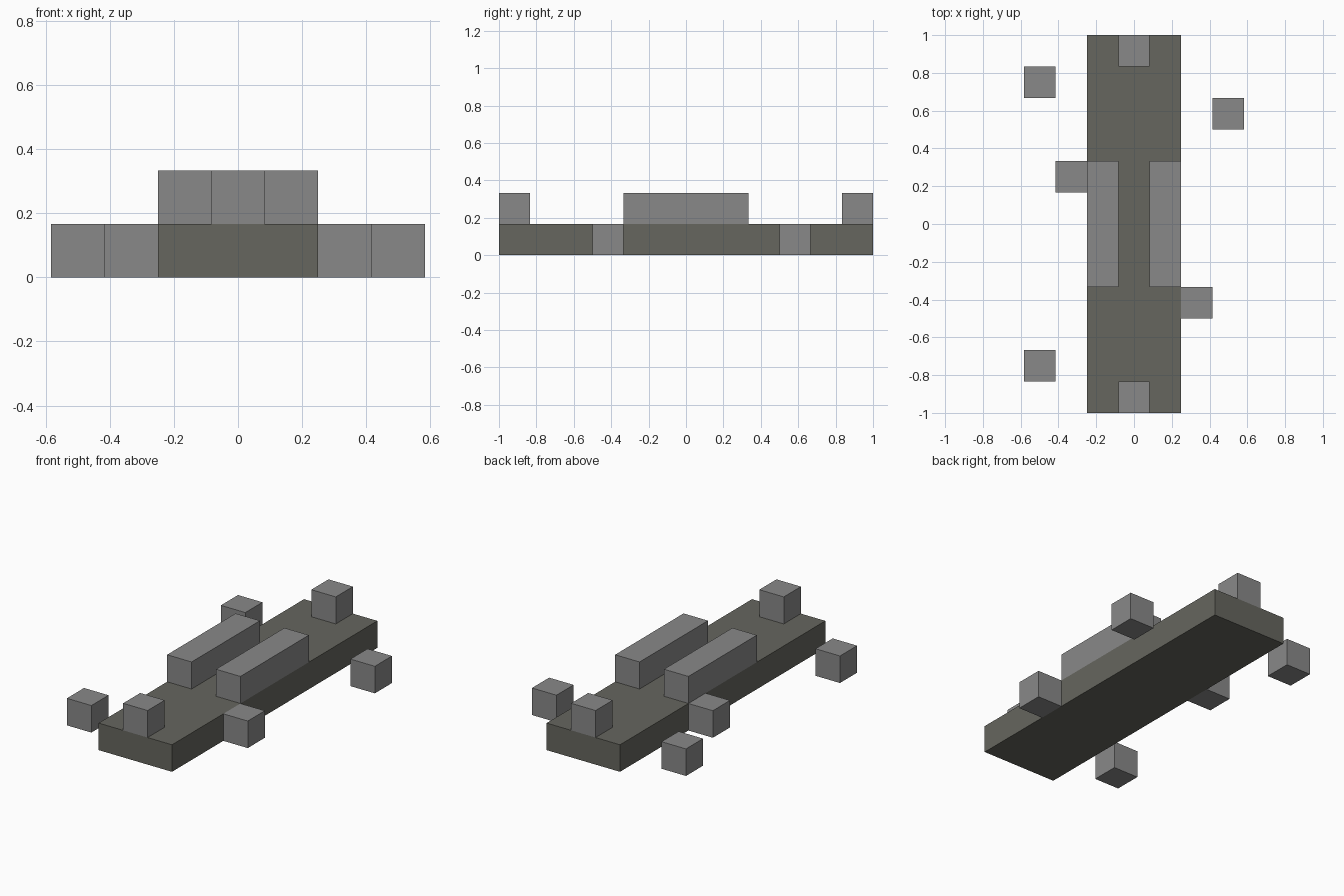
import bpy

cube = bpy.data.objects.get("Cube")
if cube:
    bpy.data.objects.remove(cube, do_unlink=True)

U = 1 / 6  # edge length of one block


def material(name, rgb):
    mat = bpy.data.materials.new(name)
    mat.use_nodes = True
    colour = (*rgb, 1)
    mat.diffuse_color = colour
    mat.node_tree.nodes["Principled BSDF"].inputs["Base Color"].default_value = colour
    return mat


def block(name, centre, size, mat):
    """Box with centre and size in block units; centre z is the underside."""
    x, y, z = centre
    bpy.ops.mesh.primitive_cube_add(size=1, location=(x * U, y * U, (z + size[2] / 2) * U))
    obj = bpy.context.object
    obj.name = name
    obj.scale = [s * U for s in size]
    bpy.ops.object.transform_apply(location=False, rotation=False, scale=True)
    obj.data.materials.append(mat)
    return obj


dark = material("dark olive stone", (0.133, 0.133, 0.113))
grey = material("grey stone", (0.25, 0.25, 0.25))

# Long base slab
block("base_slab", (0, 0, 0), (3, 12, 1), dark)

# Paired side rails and end blocks on top of the slab
for side, name in ((1, "left"), (-1, "right")):
    block(name + "_rail", (side, 0, 1), (1, 4, 1), grey)
for end, name in ((-1, "front"), (1, "back")):
    block(name + "_end_block", (0, end * 5.5, 1), (1, 1, 1), grey)

# Scattered loose blocks on the ground
loose = {
    "right_back_loose_block": (-3, 4.5),
    "right_middle_loose_block": (-2, 1.5),
    "right_front_loose_block": (-3, -4.5),
    "left_back_loose_block": (3, 3.5),
    "left_front_loose_block": (2, -2.5),
}
for name, (x, y) in loose.items():
    block(name, (x, y, 0), (1, 1, 1), grey)
